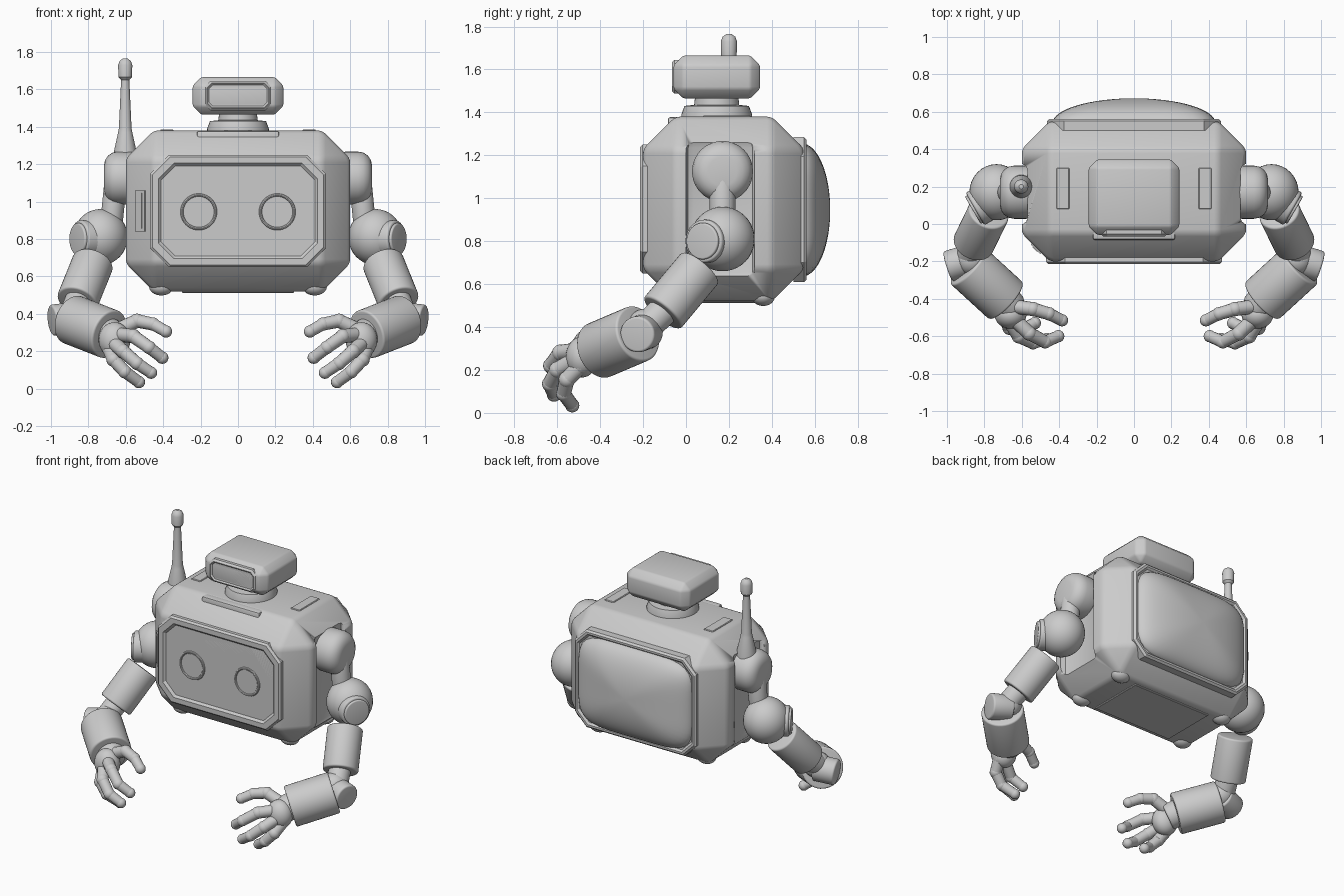
import bpy, bmesh, math
from mathutils import Vector, Matrix

if "Cube" in bpy.data.objects:
    bpy.data.objects.remove(bpy.data.objects["Cube"])

grey = bpy.data.materials.new("light_grey")
grey.diffuse_color = (0.6, 0.6, 0.6, 1)
grey.use_nodes = True
grey.node_tree.nodes["Principled BSDF"].inputs["Base Color"].default_value = grey.diffuse_color


def finish(bm, name, angle=35):
    bmesh.ops.recalc_face_normals(bm, faces=bm.faces)
    me = bpy.data.meshes.new(name)
    bm.to_mesh(me)
    bm.free()
    me.materials.append(grey)
    me.shade_smooth()
    me.set_sharp_from_angle(angle=math.radians(angle))
    ob = bpy.data.objects.new(name, me)
    bpy.context.collection.objects.link(ob)
    return ob


def bevel(bm, edges, offset, segments=1):
    bmesh.ops.bevel(bm, geom=list(edges), offset=offset, segments=segments,
                    affect='EDGES', profile=0.5, clamp_overlap=True)


def box(name, lo, hi, *bevels, rot=0):
    lo, hi = Vector(lo), Vector(hi)
    bm = bmesh.new()
    bmesh.ops.create_cube(bm, size=1, matrix=Matrix.Diagonal((*(hi - lo), 1)))
    for off, seg in bevels:
        bevel(bm, bm.edges, off, seg)
    bm.transform(Matrix.Translation((lo + hi) / 2) @ Matrix.Rotation(rot, 4, 'Z'))
    return finish(bm, name)


def aim(a, b):
    a, b = Vector(a), Vector(b)
    return Matrix.Translation((a + b) / 2) @ (b - a).to_track_quat('Z', 'Y').to_matrix().to_4x4()


def rod(name, a, b, r, r2=None, round_=0.012, segs=40):
    a, b = Vector(a), Vector(b)
    bm = bmesh.new()
    bmesh.ops.create_cone(bm, cap_ends=True, segments=segs, radius1=r,
                          radius2=r if r2 is None else r2, depth=(b - a).length)
    if round_:
        bevel(bm, [e for e in bm.edges if any(len(f.verts) > 4 for f in e.link_faces)], round_, 4)
    bm.transform(aim(a, b))
    return finish(bm, name)


def ball(name, c, radii, rot=Matrix()):
    bm = bmesh.new()
    bmesh.ops.create_uvsphere(bm, u_segments=32, v_segments=20, radius=1,
                              matrix=Matrix.Translation(c) @ rot @ Matrix.Diagonal((*radii, 1)))
    return finish(bm, name)


def lathe(name, pts, x, y, n=32):
    bm = bmesh.new()
    rings = [[bm.verts.new((x + r * math.cos(math.tau * i / n), y + r * math.sin(math.tau * i / n), z))
              for i in range(n)] for r, z in pts]
    for p, q in zip(rings, rings[1:]):
        for i in range(n):
            bm.faces.new((p[i], p[(i + 1) % n], q[(i + 1) % n], q[i]))
    bm.faces.new(rings[0])
    bm.faces.new(rings[-1])
    return finish(bm, name)


def framed_panel(name, hw, z0, z1, cut, y0, y1, rim, depth):
    """Octagonal plate with a raised rim and a sunken centre."""
    bm = bmesh.new()
    zc, hh, d = (z0 + z1) / 2, (z1 - z0) / 2, (1 if y1 > y0 else -1)

    def ring(s, y):
        w, h, c = hw - s, hh - s, cut - s * 0.4
        pts = [(w, h - c), (w - c, h), (c - w, h), (-w, h - c),
               (-w, c - h), (c - w, -h), (w - c, -h), (w, c - h)]
        return [bm.verts.new((px, y, zc + pz)) for px, pz in pts]
    rings = [ring(0, y0), ring(0, y1 - d * 0.012), ring(0.012, y1),
             ring(rim, y1), ring(rim + depth, y1 - d * depth)]
    for p, q in zip(rings, rings[1:]):
        for i in range(8):
            bm.faces.new((p[i], p[(i + 1) % 8], q[(i + 1) % 8], q[i]))
    bm.faces.new(rings[-1])
    bm.faces.new(rings[0])
    return finish(bm, name, 25)


def torus(name, c, R, r, n=40, m=8):
    bm = bmesh.new()
    vs = [[bm.verts.new((c[0] + (R + r * math.cos(math.tau * j / m)) * math.cos(math.tau * i / n),
                         c[1] + r * math.sin(math.tau * j / m),
                         c[2] + (R + r * math.cos(math.tau * j / m)) * math.sin(math.tau * i / n)))
           for j in range(m)] for i in range(n)]
    for i in range(n):
        for j in range(m):
            k, l = (i + 1) % n, (j + 1) % m
            bm.faces.new((vs[i][j], vs[k][j], vs[k][l], vs[i][l]))
    return finish(bm, name)


# Body shell with arm bays cut into the sides
body = box("body_shell", (-.6, -.2, .52), (.6, .55, 1.38), (.15, 1), (.022, 3))
for s in (-1, 1):
    cutter = box("arm_bay_cutter", (s * .64 - .08, 0, .62), (s * .64 + .08, .32, 1.27), (.035, 2))
    cutter.hide_render = True
    cutter.hide_viewport = True
    mod = body.modifiers.new("arm_bay", 'BOOLEAN')
    mod.operation = 'DIFFERENCE'
    mod.object = cutter
framed_panel("front_panel", .47, .65, 1.25, .10, -.15, -.214, .045, .014)
framed_panel("back_frame", .465, .61, 1.285, .09, .5, .562, .025, .012)

# Rounded-square dome on the back
bm = bmesh.new()
bmesh.ops.create_uvsphere(bm, u_segments=64, v_segments=32, radius=1)
for v in bm.verts:
    r = math.hypot(v.co.x, v.co.y)
    k = 1 if r < 1e-5 else 1 / ((abs(v.co.x) / r) ** 5 + (abs(v.co.y) / r) ** 5) ** .2
    v.co = Vector((v.co.x * k * .435, .54 + v.co.z * .132, .945 + v.co.y * k * .31))
finish(bm, "back_dome")

# Head, visor and neck
box("head", (-.242, -.058, 1.465), (.242, .345, 1.665), (.045, 1), (.01, 2))
framed_panel("visor", .178, 1.488, 1.645, .03, 0, -.066, .014, .008)
lathe("neck", [(.165, 1.36), (.165, 1.39), (.15, 1.43), (.105, 1.435), (.1, 1.48)], 0, .143, 40)

# Antenna on the left shoulder
lathe("antenna", [(.065, 1.2), (.06, 1.27), (.038, 1.37), (.034, 1.39), (.022, 1.65), (.036, 1.665),
                  (.038, 1.73), (.03, 1.752), (.012, 1.765)], -.603, .2)

# Vent slot on the left front chamfer
for n, w, h, d in (("vent_frame", .036, .11, .006), ("vent_slot", .018, .095, .011)):
    box(n, (-.522 - w, -.13 - d, .95 - h), (-.522 + w, -.13 + d, .95 + h), rot=-math.pi / 4)

box("belly_plate", (-.3, -.02, .512), (.3, .37, .53), (.004, 1))
box("top_front_ridge", (-.22, -.085, 1.3), (.22, -.02, 1.378), (.012, 2))

for s, side in ((-1, "left"), (1, "right")):
    def P(x, y, z):
        return Vector((s * x, y, z))

    # Eyes, feet and top plates
    torus(side + "_eye_rim", P(.21, -.2, .945), .09, .008)
    rod(side + "_eye", P(.21, -.19, .945), P(.21, -.203, .945), .08, round_=0)
    for y in (-.02, .36):
        ball(side + "_foot", P(.41, y, .545), (.065, .055, .047))
    box(side + "_top_plate", (s * .38 - .035, .08, 1.37), (s * .38 + .035, .3, 1.386), (.004, 1))

    # Shoulder and upper joint
    rod(side + "_shoulder", P(.5, .17, 1.125), P(.717, .17, 1.125), .142, round_=.075)
    rod(side + "_shoulder_link", P(.655, .17, 1.1), P(.68, .17, .85), .06)
    ball(side + "_upper_joint", P(.735, .17, .81), (.145, .15, .15))
    rod(side + "_upper_hub", P(.72, .155, .8), P(.85, .08, .8), .1)
    rod(side + "_upper_hub_cap", P(.80, .109, .8), P(.862, .073, .8), .085, round_=.008)

    # Upper arm, elbow and forearm
    rod(side + "_upper_arm", P(.775, .065, .675), P(.86, -.11, .465), .112)
    rod(side + "_elbow_link", P(.84, -.07, .51), P(.89, -.2, .385), .07)
    ball(side + "_elbow_core", P(.87, -.19, .4), (.085, .085, .085))
    rod(side + "_elbow_hub", P(.86, -.185, .38), P(.995, -.228, .365), .084)
    rod(side + "_forearm", P(.89, -.222, .37), P(.685, -.41, .29), .134)
    rod(side + "_wrist", P(.7, -.39, .3), P(.655, -.45, .27), .085)

    # Hand: palm and four jointed digits
    ball(side + "_palm", P(.66, -.485, .26), (.085, .075, .095))
    fingers = {
        "thumb": ((.65, -.44, .31), (.54, -.455, .362), (.455, -.48, .345), (.385, -.515, .305)),
        "index": ((.65, -.50, .29), (.56, -.585, .28), (.475, -.63, .22), (.405, -.6, .165)),
        "middle": ((.67, -.51, .25), (.615, -.60, .20), (.54, -.635, .135), (.465, -.615, .085)),
        "little": ((.69, -.49, .22), (.665, -.555, .155), (.605, -.57, .09), (.53, -.53, .035)),
    }
    for fname, pts in fingers.items():
        bm = bmesh.new()
        for i, p in enumerate(pts):
            r = .042 - .003 * i
            bmesh.ops.create_uvsphere(bm, u_segments=16, v_segments=10, radius=r,
                                      matrix=Matrix.Translation(P(*p)))
            if i:
                a, b = P(*pts[i - 1]), P(*p)
                bmesh.ops.create_cone(bm, cap_ends=True, segments=16, radius1=r, radius2=r - .002,
                                      depth=(b - a).length, matrix=aim(a, b))
        finish(bm, f"{side}_{fname}")
